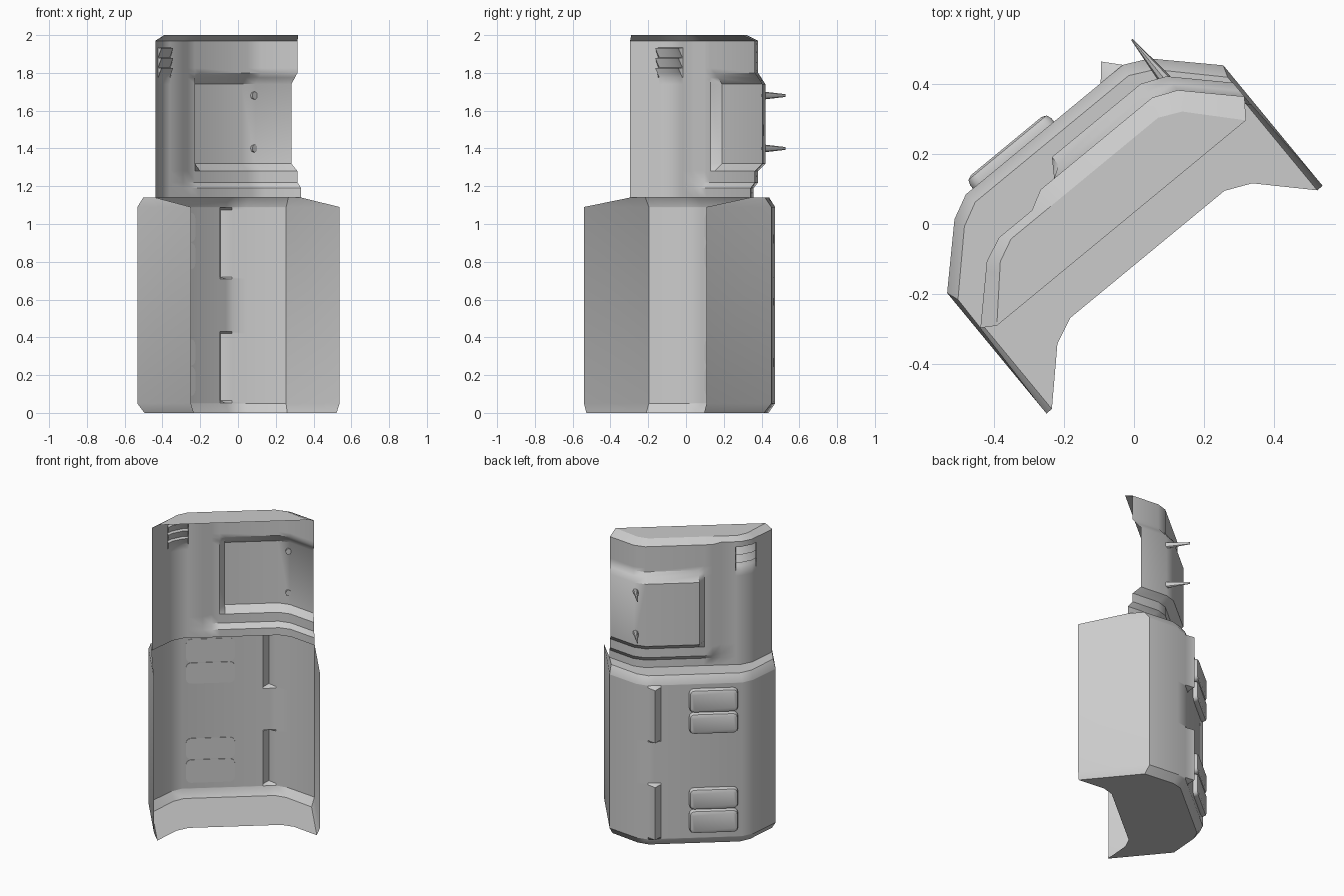
import bpy, bmesh, math

if "Cube" in bpy.data.objects:
    bpy.data.objects.remove(bpy.data.objects["Cube"])

TURN = math.radians(39.5)          # the whole shell is turned about z
OFF = (-0.026 * math.cos(TURN), -0.026 * math.sin(TURN))


def finish(ob, angle=35):
    """Turn the part into place and shade it."""
    ob.rotation_euler = (0, 0, TURN)
    ob.location = (OFF[0], OFF[1], 0)
    bpy.ops.object.select_all(action='DESELECT')
    ob.select_set(True)
    bpy.context.view_layer.objects.active = ob
    bpy.ops.object.shade_smooth_by_angle(angle=math.radians(angle))


def make(name, bm, angle=35):
    bmesh.ops.remove_doubles(bm, verts=bm.verts, dist=0.0005)
    me = bpy.data.meshes.new(name)
    bm.to_mesh(me)
    bm.free()
    ob = bpy.data.objects.new(name, me)
    bpy.context.collection.objects.link(ob)
    finish(ob, angle)
    return ob


def faces(name, polys):
    bm = bmesh.new()
    for p in polys:
        bm.faces.new([bm.verts.new(c) for c in p])
    return make(name, bm)


def ramp(x, a, b):
    return min(1, max(0, (x - a) / (b - a)))


def plateau(x, a, b, c, d):
    return ramp(x, a, b) * (1 - ramp(x, c, d))


def depth(u, prof):
    """Depth of a mirrored arch profile at position u."""
    u = abs(u)
    for (u0, v0), (u1, v1) in zip(prof, prof[1:]):
        if u <= u1 + 1e-6:
            return v0 + (v1 - v0) * (u - u0) / (u1 - u0)
    return prof[-1][1]


def wall(name, us, zs, prof, offset, inset):
    """Upright relief wall: arch profile plus an offset at each (u, z)."""
    bm = bmesh.new()
    w = prof[-1][0]
    rows = [[bm.verts.new((u * (1 - inset(z) / w), depth(u, prof) + offset(u, z), z))
             for u in us] for z in zs]
    for a, b in zip(rows, rows[1:]):
        for i in range(len(us) - 1):
            bm.faces.new((a[i + 1], a[i], b[i], b[i + 1]))
    return make(name, bm)


LOW = [(0, .37), (.29, .37), (.36, .336), (.51, .187)]
UP = [(0, .215), (.295, .215), (.365, .185), (.5, .05)]


# lower wall with two hollow ridges and bevelled rims
def low_offset(u, z):
    rim = -.034 * (1 - plateau(z, 0, .05, 1.09, 1.14))
    ridge = plateau(u, .208, .248, .248, .29)
    ends = plateau(z, .052, .065, .42, .43) + plateau(z, .71, .72, 1.075, 1.088)
    return rim + .047 * ridge * ends


def low_inset(z):
    return .02 * (1 - ramp(z, 0, .05)) + .012 * ramp(z, 1.09, 1.14)


wall("lower_wall", [-.51, -.36, -.29, .208, .248, .29, .36, .51],
     [0, .05, .052, .065, .42, .43, .71, .72, 1.075, 1.088, 1.09, 1.14],
     LOW, low_offset, low_inset)


# upper wall with raised field, bulging hatch and louvre cuts
def up_offset(u, z):
    field = .03 * ramp(u, -.174, -.117) * ramp(z, 1.19, 1.22)
    hatch = .051 * ramp(u, -.067, -.033) * plateau(z, 1.28, 1.32, 1.74, 1.80)
    top = ramp(z, 1.97, 2)
    louvre = 0
    if -.392 < u < -.263:
        for z0 in (1.775, 1.828, 1.881):
            if z0 <= z <= z0 + .0501:
                louvre = -.028 * ramp(z, z0, z0 + .05)
    return field * (1 - top) + hatch + louvre - .025 * top


wall("upper_wall",
     [-.5, -.394, -.39, -.365, -.295, -.265, -.261, -.174, -.117, -.067, -.033, .295, .365, .5],
     [1.14, 1.19, 1.22, 1.28, 1.32, 1.74, 1.775, 1.80, 1.825, 1.828, 1.878, 1.881, 1.931,
      1.934, 1.97, 2],
     UP, up_offset, lambda z: .04 * ramp(z, 1.97, 2))


# horizontal plates: roof, floor and shoulder ledge
def arch(prof, z, dv, inset):
    w = prof[-1][0]
    k = 1 - inset / w
    half = [(u * k, v + dv, z) for u, v in prof[1:]]
    return [(-u, v, z) for u, v, z in reversed(half)] + half


faces("roof", [arch(UP, 2, -.025, .04)[::-1]])
front = [(.49, -.258, 0), (.36, -.125, 0), (.285, -.091, 0)]
faces("floor", [arch(LOW, 0, -.034, .02) + front + [(-u, v, z) for u, v, z in reversed(front)]])
lo, hi = arch(LOW, 1.14, -.034, .012), arch(UP, 1.14, 0, 0)
faces("shoulder_ledge", [(lo[i + 1], lo[i], hi[i], hi[i + 1]) for i in range(5)])

# flat end panels of the lower half
for side, name in ((-1, "left_end_panel"), (1, "right_end_panel")):
    low_back, high_back = (.51, .187, .05), (.51, .187, 1.09)
    low_front, high_front = (.51, -.258, .05), (.51, -.258, 1.09)
    polys = [(low_front, low_back, high_back, high_front),
             ((.49, -.258, 0), (.49, .153, 0), low_back, low_front),
             (high_front, high_back, (.498, .153, 1.14), (.5, .05, 1.14))]
    faces(name, [[(side * u, v, z) for u, v, z in (p if side > 0 else p[::-1])] for p in polys])


# rounded pads on the back of the lower wall
def pad(name, z0, z1):
    bm = bmesh.new()
    bmesh.ops.create_cube(bm, size=1)
    for v in bm.verts:
        v.co = (-.114 + v.co.x * .30, .385 + v.co.y * .036, (z0 + z1) / 2 + v.co.z * (z1 - z0))
    upright = [e for e in bm.edges if abs(e.verts[0].co.y - e.verts[1].co.y) > .02]
    bmesh.ops.bevel(bm, geom=upright, offset=.03, segments=3, profile=.5, affect='EDGES')
    rim = [e for e in bm.edges if all(v.co.y > .40 for v in e.verts)]
    bmesh.ops.bevel(bm, geom=rim, offset=.02, segments=2, profile=.5, affect='EDGES')
    make(name, bm, 40)


for n, (z0, z1) in enumerate([(.09, .245), (.25, .39), (.76, .90), (.905, 1.06)]):
    pad(f"pad_{n + 1}", z0, z1)

# two handle pegs on the hatch
for n, zc in enumerate((1.40, 1.68)):
    bm = bmesh.new()
    bmesh.ops.create_cone(bm, cap_ends=True, segments=8, radius1=1, radius2=.35, depth=1)
    for v in bm.verts:
        x, y, z = v.co
        thin = 1 if z < 0 else .4
        v.co = (.356 + x * .018 * thin, .335 + z * .15, zc + y * .021)
    bmesh.ops.recalc_face_normals(bm, faces=bm.faces)
    make(f"hatch_peg_{n + 1}", bm)
